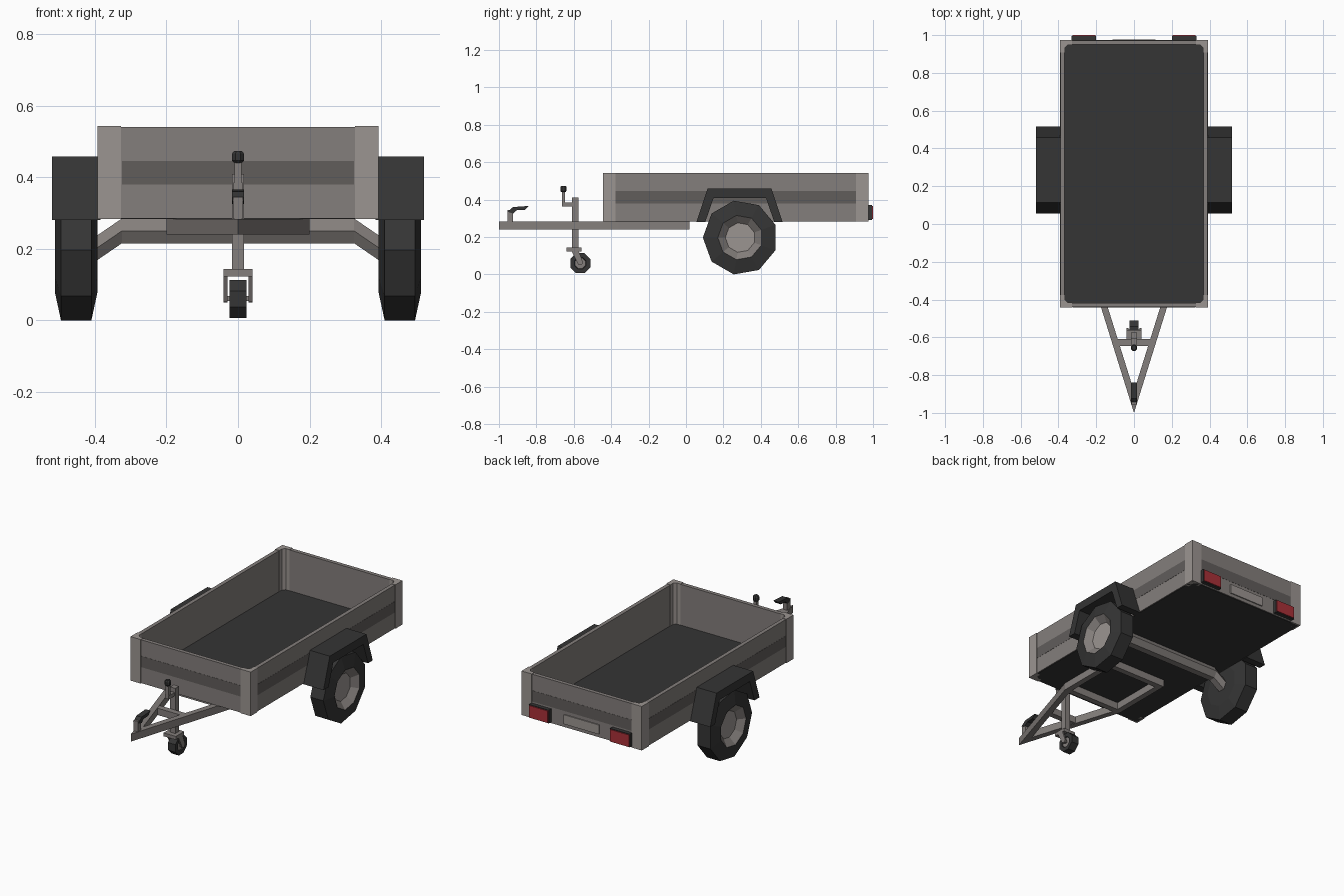
import bpy, bmesh
from math import cos, sin, radians

if "Cube" in bpy.data.objects:
    bpy.data.objects.remove(bpy.data.objects["Cube"])


def material(name, *rgb):
    m = bpy.data.materials.new(name)
    m.diffuse_color = (*rgb, 1)
    m.use_nodes = True
    m.node_tree.nodes["Principled BSDF"].inputs["Base Color"].default_value = m.diffuse_color
    return m


PANEL = material("panel_grey", 0.23, 0.21, 0.2)
POST = material("light_grey", 0.33, 0.3, 0.285)
STRIPE = material("stripe_grey", 0.12, 0.11, 0.105)
DARK = material("dark_rubber", 0.035, 0.035, 0.035)
RED = material("red_lens", 0.4, 0.03, 0.04)


def finish(name, bm, mats, mirror=""):
    bmesh.ops.recalc_face_normals(bm, faces=bm.faces)
    me = bpy.data.meshes.new(name)
    bm.to_mesh(me)
    bm.free()
    ob = bpy.data.objects.new(name, me)
    bpy.context.collection.objects.link(ob)
    for m in mats:
        me.materials.append(m)
    if mirror:
        mod = ob.modifiers.new("mirror", "MIRROR")
        mod.use_axis = ("x" in mirror, "y" in mirror, False)
        mod.use_mirror_merge = False
    return ob


def loft(name, rings, mats, mirror="", bands=None):
    """Skin a list of equal-length point rings and cap both ends."""
    bm = bmesh.new()
    vs = [[bm.verts.new(p) for p in r] for r in rings]
    n = len(vs[0])
    bands = bands or [0] * (len(rings) + 1)
    bm.faces.new(vs[0]).material_index = bands[0]
    for k in range(len(vs) - 1):
        for i in range(n):
            j = (i + 1) % n
            f = bm.faces.new((vs[k][i], vs[k][j], vs[k + 1][j], vs[k + 1][i]))
            f.material_index = bands[k + 1]
    bm.faces.new(vs[-1]).material_index = bands[-1]
    return finish(name, bm, mats, mirror)


def prism(name, pts, axis, lo, hi, mat, mirror=""):
    """Extrude a 2D outline along x (points are y,z) or z (points are x,y)."""
    place = (lambda p, t: (t, *p)) if axis == "x" else (lambda p, t: (*p, t))
    return loft(name, [[place(p, t) for p in pts] for t in (lo, hi)], [mat], mirror)


def box(name, x, y, z, mat, mirror=""):
    pts = [(x[0], y[0]), (x[1], y[0]), (x[1], y[1]), (x[0], y[1])]
    return prism(name, pts, "z", z[0], z[1], mat, mirror)


def wheel(name, cy, cz, n, phase, profile, bands, mirror=""):
    rings = [[(x, cy + r * cos(radians(phase + 360 * i / n)),
               cz + r * sin(radians(phase + 360 * i / n))) for i in range(n)]
             for x, r in profile]
    return loft(name, rings, [DARK, PANEL, POST], mirror, bands)


# Cargo box
X, Y0, Y1, Z0, Z1, T = 0.39, -0.44, 0.972, 0.283, 0.541, 0.023
box("floor", (-X + .005, X - .005), (Y0 + .005, Y1 - .005), (Z0, 0.3), DARK)
box("side_wall", (X - T, X), (Y0, Y1), (Z0 + .002, Z1), PANEL, "x")
box("side_stripe", (X - .01, X + .001), (Y0 + .06, Y1 - .06), (0.38, 0.445), STRIPE, "x")
for name, ya, s in (("front", Y0, 1), ("rear", Y1, -1)):
    box(name + "_wall", (-X + T, X - T), (ya, ya + s * T), (Z0 + .002, Z1), PANEL)
    box(name + "_stripe", (-.325, .325), (ya - s * .001, ya + s * .01), (0.38, 0.445), STRIPE)
    # L-shaped corner posts with an inner chamfer
    xo, yo, t, w = X + .003, ya - s * .003, T + .004, 0.066
    post = [(xo, yo), (xo, yo + s * w), (xo - t, yo + s * w), (xo - t, yo + s * (t + .015)),
            (xo - t - .015, yo + s * t), (xo - w, yo + s * t), (xo - w, yo)]
    prism(name + "_corner_post", post, "z", Z0, Z1 + .002, POST, "x")

# Tail lights and plate
box("tail_light_housing", (0.2, 0.33), (0.97, 0.995), (0.292, 0.37), DARK, "x")
box("tail_light_lens", (0.204, 0.326), (0.99, 1.0), (0.296, 0.366), RED, "x")
box("rear_plate", (-.115, .115), (0.97, 0.978), (0.305, 0.36), POST)

# Mudguards
guard = [(0.056, 0.28), (0.115, 0.458), (0.457, 0.458), (0.516, 0.28),
         (0.472, 0.28), (0.428, 0.408), (0.147, 0.408), (0.103, 0.28)]
prism("mudguard", guard, "x", 0.385, 0.52, DARK, "x")

# Road wheels with dished rims
wheel("road_wheel", 0.29, 0.197, 9, 20,
      [(0.478, 0.08), (0.512, 0.12), (0.495, 0.2), (0.41, 0.2), (0.393, 0.12)],
      [2, 1, 0, 0, 0, 0], "x")

# Cranked axle, six-sided
path = [(-.42, .185), (-.325, .25), (.325, .25), (.42, .185)]
loft("axle", [[(x, 0.29 + 0.04 * cos(radians(60 * i)), z + 0.04 * sin(radians(60 * i)))
               for i in range(6)] for x, z in path], [PANEL])

# Drawbar frame
rail = [(0, -1), (0.2, -0.36), (0.2, 0.02), (0.165, 0.02), (0.165, -0.357), (0, -0.885)]
prism("drawbar_rail", rail, "z", 0.24, 0.284, PANEL, "x")
box("drawbar_rear_crossbar", (-.17, .17), (-.015, 0.02), (0.24, 0.284), PANEL)
box("drawbar_middle_crossbar", (-.17, .17), (-.375, -.34), (0.24, 0.284), PANEL)
box("drawbar_front_crossbar", (-.1, .1), (-.645, -.61), (0.242, 0.282), PANEL)

# Coupling and its lever
box("coupling_post", (-.014, .014), (-.955, -.925), (0.27, 0.345), PANEL)
lever = [(-.955, 0.335), (-.925, 0.36), (-.84, 0.366), (-.862, 0.345), (-.905, 0.343),
         (-.925, 0.325)]
prism("coupling_lever", lever, "x", -.017, .017, DARK)

# Jockey stand
box("jockey_post", (-.017, .017), (-.61, -.575), (0.14, 0.41), PANEL)
box("jockey_plate", (-.04, .04), (-.638, -.56), (0.123, 0.143), PANEL)
fork = [(-.615, 0.13), (-.575, 0.13), (-.55, 0.062), (-.56, 0.05), (-.575, 0.052)]
prism("jockey_fork", fork, "x", 0.03, 0.04, PANEL, "x")
box("jockey_axle", (-.038, .038), (-.572, -.558), (0.054, 0.068), PANEL)
wheel("jockey_wheel", -.565, 0.06, 8, 22.5,
      [(-.019, 0.03), (-.024, 0.034), (-.024, 0.058), (.024, 0.058), (.024, 0.034), (.019, 0.03)],
      [1, 0, 0, 0, 0, 0, 1])

# Crank handle
box("crank_arm", (-.012, .012), (-.664, -.605), (0.364, 0.385), PANEL)
box("crank_rod", (-.01, .01), (-.664, -.646), (0.38, 0.45), PANEL)
loft("crank_knob", [[(r * cos(radians(45 * i + 22.5)), -.655 + r * sin(radians(45 * i + 22.5)), z)
                     for i in range(8)]
                    for z, r in ((.44, .012), (.447, .018), (.466, .018), (.474, .012))], [DARK])
